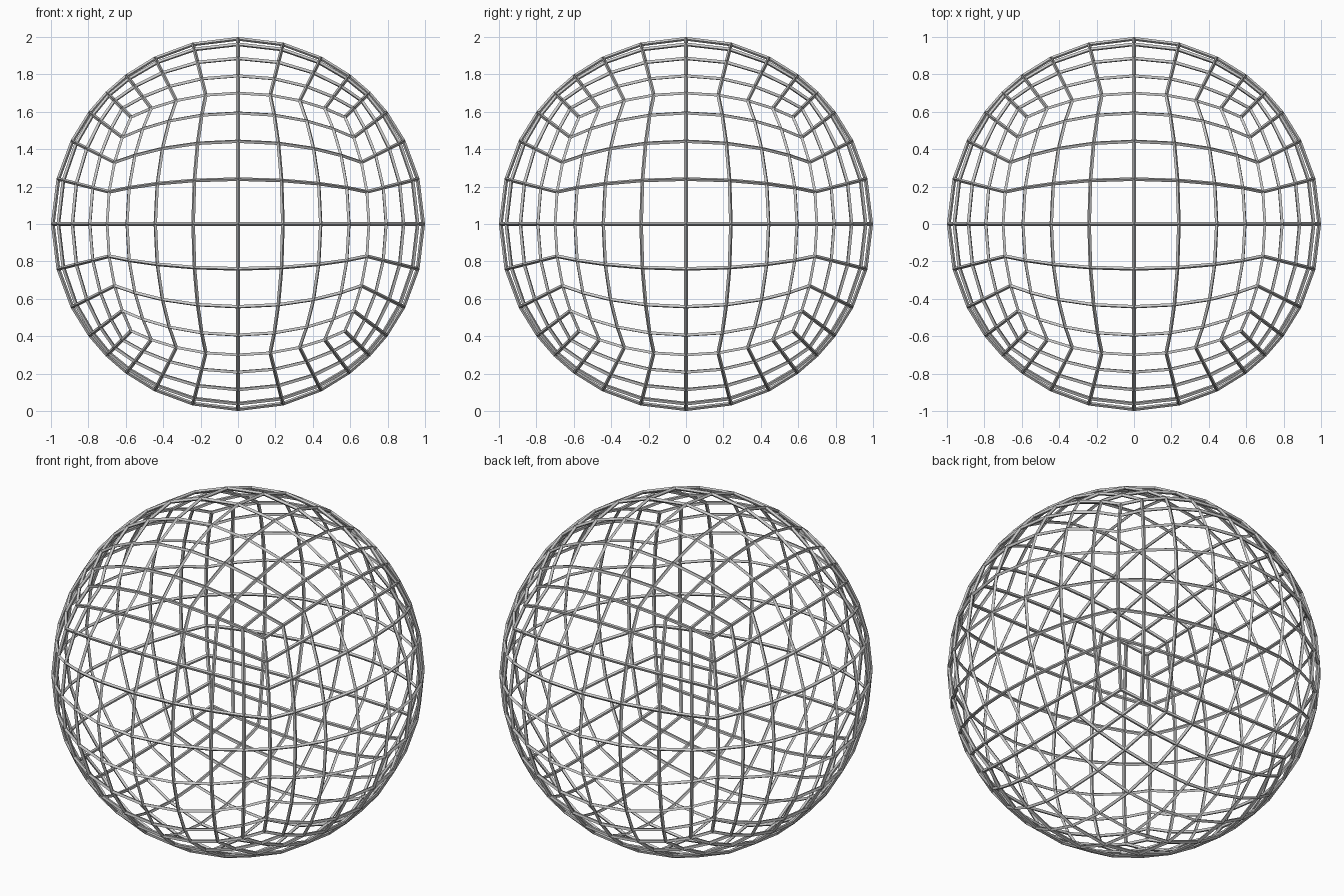
import bpy, bmesh

if "Cube" in bpy.data.objects:
    bpy.data.objects.remove(bpy.data.objects["Cube"])

RADIUS = 0.99      # centre line of the bars
BAR = 0.02         # bar thickness

# Cube grid, 8 x 8 per side, pushed out to a sphere
bm = bmesh.new()
bmesh.ops.create_cube(bm, size=2)
bmesh.ops.subdivide_edges(bm, edges=bm.edges[:], cuts=7, use_grid_fill=True)
for v in bm.verts:
    v.co = v.co.normalized() * RADIUS
    v.co.z += 1
mesh = bpy.data.meshes.new("wire_sphere")
bm.to_mesh(mesh)
bm.free()

sphere = bpy.data.objects.new("wire_sphere", mesh)
bpy.context.collection.objects.link(sphere)

# Turn every grid edge into a thin bar
wire = sphere.modifiers.new("bars", 'WIREFRAME')
wire.thickness = BAR
wire.offset = 0
wire.use_even_offset = True
wire.use_replace = True
